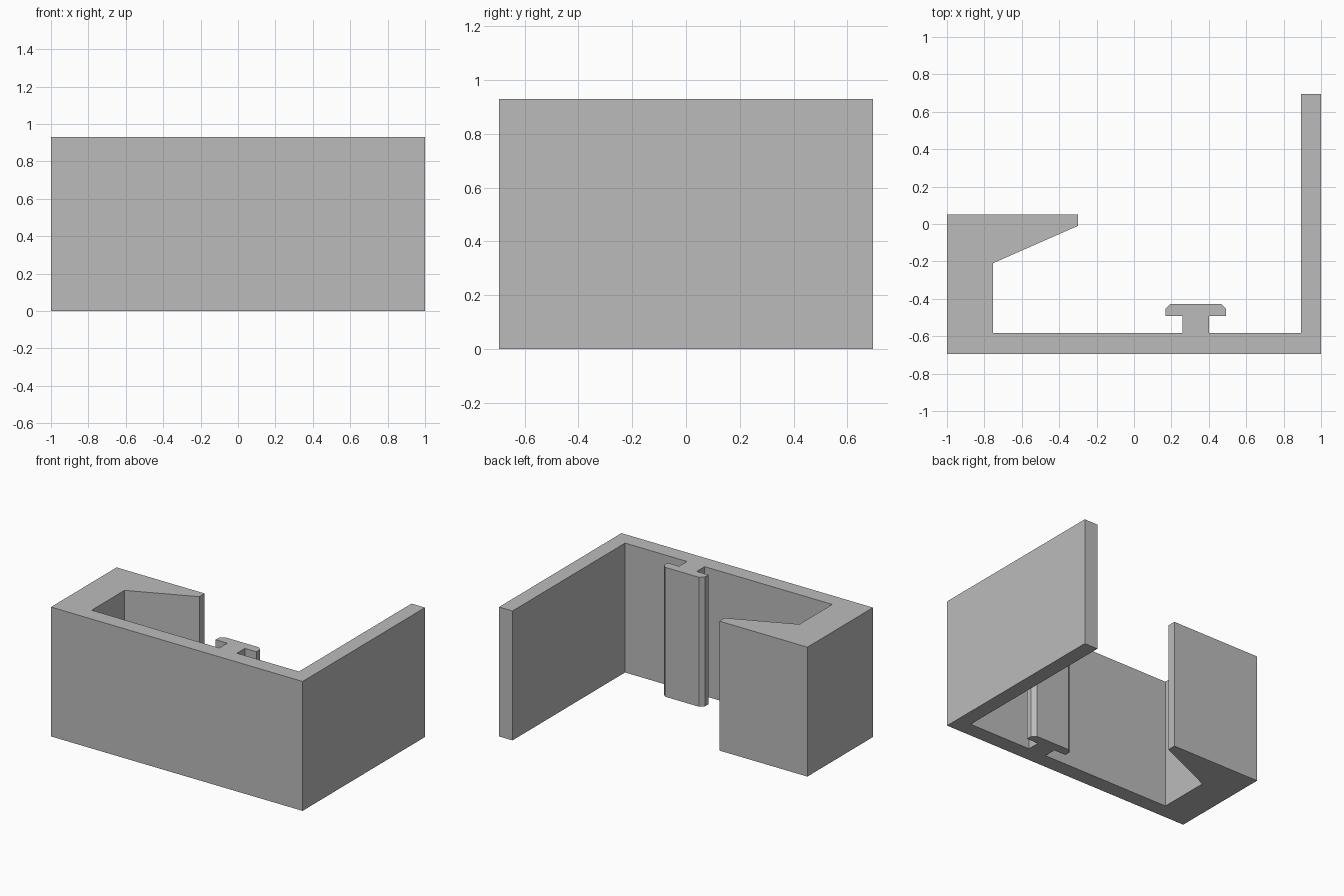
import bpy
import bmesh

cube = bpy.data.objects.get("Cube")
if cube:
    bpy.data.objects.remove(cube, do_unlink=True)

HEIGHT = 0.93

# Plain grey plastic
grey = bpy.data.materials.new("plain_grey")
grey.use_nodes = True
grey.diffuse_color = (0.5, 0.5, 0.5, 1)
grey.node_tree.nodes["Principled BSDF"].inputs["Base Color"].default_value = (0.5, 0.5, 0.5, 1)

# T-shaped rail: right half measured from its centre line, mirrored for the left
RAIL_X = 0.33
rail_half = [(0.07, -0.583), (0.07, -0.493), (0.162, -0.493),
             (0.162, -0.453), (0.135, -0.427)]
rail = [(RAIL_X + x, y) for x, y in rail_half]
rail += [(RAIL_X - x, y) for x, y in reversed(rail_half)]

# Bracket outline: base and tall wall, rail, then the hooked arm
outline = [(-1, -0.695), (1, -0.695), (1, 0.695), (0.893, 0.695), (0.893, -0.583)]
outline += rail
outline += [(-0.755, -0.583), (-0.755, -0.21), (-0.3, -0.01), (-0.3, 0.05), (-1, 0.05)]

# Extrude the outline upward into one solid
bm = bmesh.new()
base = bm.faces.new([bm.verts.new((x, y, 0)) for x, y in outline])
extruded = bmesh.ops.extrude_face_region(bm, geom=[base])["geom"]
top_verts = [v for v in extruded if isinstance(v, bmesh.types.BMVert)]
bmesh.ops.translate(bm, vec=(0, 0, HEIGHT), verts=top_verts)
bmesh.ops.recalc_face_normals(bm, faces=bm.faces)

mesh = bpy.data.meshes.new("hook_bracket")
bm.to_mesh(mesh)
bm.free()
mesh.materials.append(grey)
bracket = bpy.data.objects.new("hook_bracket", mesh)
bpy.context.collection.objects.link(bracket)
